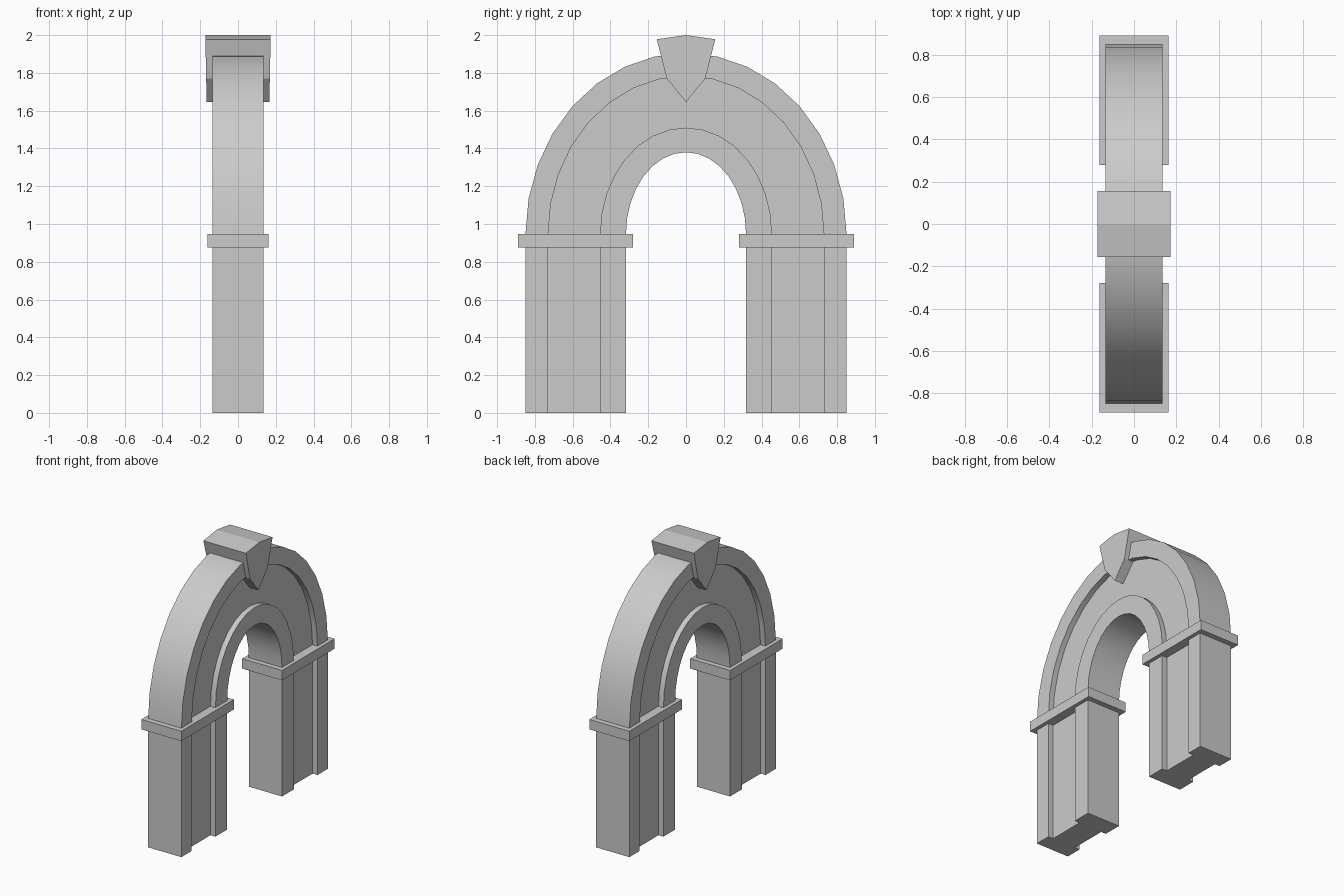
import bpy, bmesh, math

if "Cube" in bpy.data.objects:
    bpy.data.objects.remove(bpy.data.objects["Cube"])

SPRING = 0.945                      # height where the arch starts
HALF, PANEL = 0.135, 0.095          # half thickness of rims and of recessed panel
# half width and rise of the four concentric curves, outermost first
RINGS = [(0.85, 0.96), (0.73, 0.838), (0.455, 0.565), (0.318, 0.435)]
# closed cross-section: (ring index, x)
SIDE = [(0, HALF), (1, HALF), (1, PANEL), (2, PANEL), (2, HALF), (3, HALF)]
SECTION = SIDE + [(r, -x) for r, x in reversed(SIDE)]


def loft(name, loops, smooth=False):
    """Skin a row of closed loops and cap both ends."""
    bm = bmesh.new()
    rows = [[bm.verts.new(p) for p in loop] for loop in loops]
    n = len(rows[0])
    for a, b in zip(rows, rows[1:]):
        for i in range(n):
            j = (i + 1) % n
            bm.faces.new((a[i], a[j], b[j], b[i]))
    bm.faces.new(rows[0])
    bm.faces.new(rows[-1][::-1])
    bmesh.ops.recalc_face_normals(bm, faces=bm.faces)
    mesh = bpy.data.meshes.new(name)
    bm.to_mesh(mesh)
    bm.free()
    obj = bpy.data.objects.new(name, mesh)
    bpy.context.collection.objects.link(obj)
    if smooth:
        bpy.ops.object.select_all(action='DESELECT')
        obj.select_set(True)
        bpy.context.view_layer.objects.active = obj
        bpy.ops.object.shade_smooth_by_angle(angle=math.radians(30))
    return obj


# Arch ring with a recessed panel on both faces
steps = 16
arch = []
for k in range(steps + 1):
    t = math.pi * k / steps
    arch.append([(x, RINGS[r][0] * math.cos(t), SPRING + RINGS[r][1] * math.sin(t))
                 for r, x in SECTION])
loft("arch_ring", arch, smooth=True)

for s, label in ((1, "back"), (-1, "front")):
    # Pier continuing the same cross-section to the ground
    loft(label + "_pier",
         [[(x, s * RINGS[r][0], z) for r, x in SECTION] for z in (0, SPRING)])
    # Impost block capping the pier
    loft(label + "_impost",
         [[(x, s * y, z) for x, y in
           ((-0.162, 0.28), (0.162, 0.28), (0.162, 0.89), (-0.162, 0.89))]
          for z in (0.875, 0.948)])

# Keystone: pointed wedge, slightly thinner toward its tip
PROFILE = [(0, 2.0), (0.155, 1.978), (0.102, 1.77), (0, 1.645), (-0.102, 1.77), (-0.155, 1.978)]
loft("keystone",
     [[(s * (0.166 + 0.02 * (z - 1.645)), y, z) for y, z in PROFILE] for s in (-1, 1)])
